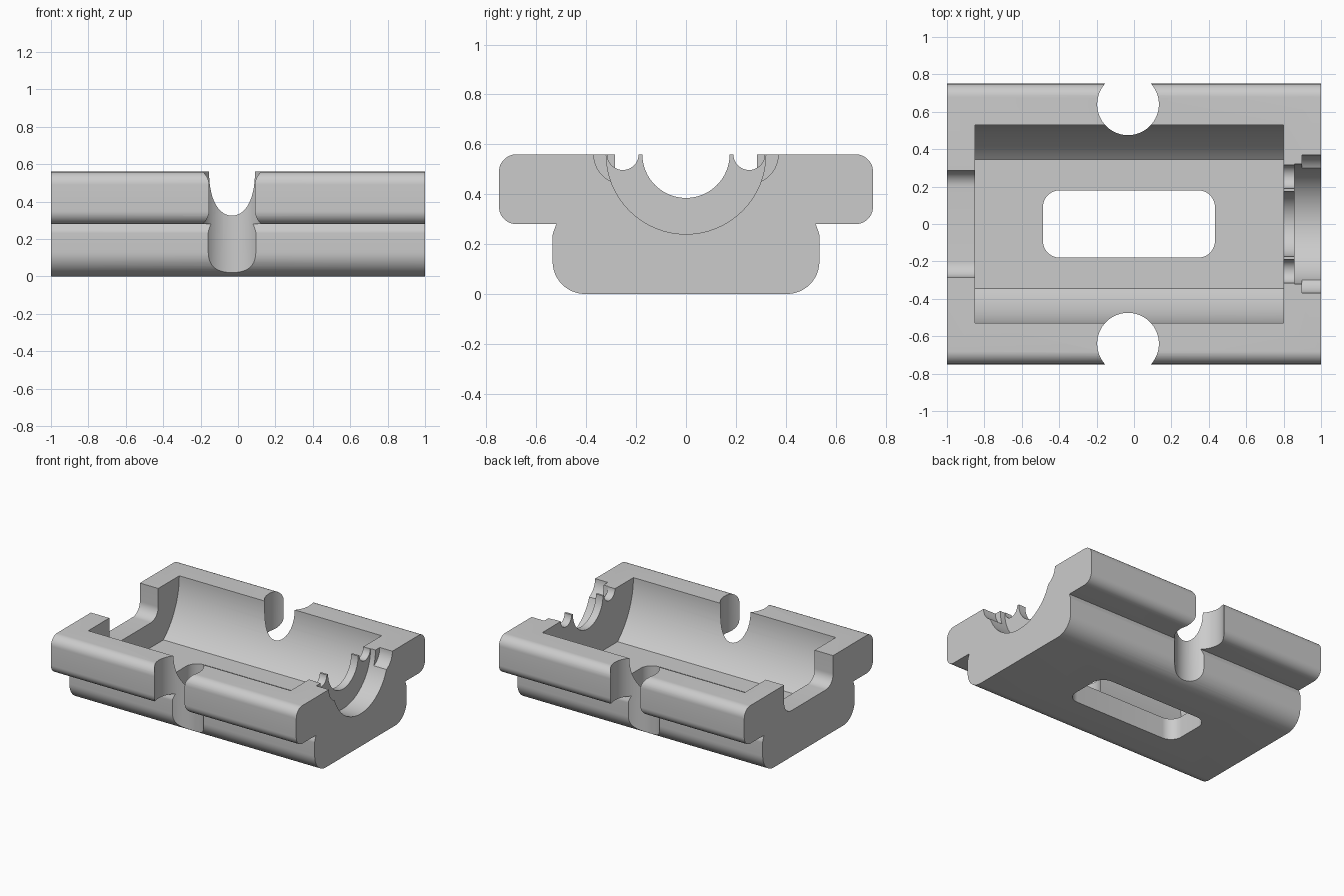
import bpy
import bmesh
import math
from mathutils import Vector

if "Cube" in bpy.data.objects:
    bpy.data.objects.remove(bpy.data.objects["Cube"], do_unlink=True)

TOP = 0.56      # height of the parting face, also the bore axis
BORE = 0.53     # main cavity radius
FLOOR = 0.158   # flat cavity floor

grey = bpy.data.materials.new("plain_grey")
grey.use_nodes = True
grey.diffuse_color = (0.6, 0.6, 0.6, 1)
grey.node_tree.nodes["Principled BSDF"].inputs["Base Color"].default_value = (0.6, 0.6, 0.6, 1)


def rounded(corners, steps=12):
    """Closed outline from (u, v, radius) corners."""
    out = []
    for i, (u, v, r) in enumerate(corners):
        p = Vector((u, v))
        if r == 0:
            out.append(p)
            continue
        a = (Vector(corners[i - 1][:2]) - p).normalized()
        b = (Vector(corners[(i + 1) % len(corners)][:2]) - p).normalized()
        half = a.angle(b) / 2
        centre = p + (a + b).normalized() * r / math.sin(half)
        start = p + a * r / math.tan(half) - centre
        end = p + b * r / math.tan(half) - centre
        # blend the two radius directions, then restore the radius
        for k in range(steps + 1):
            turn = (math.pi - 2 * half) * k / steps
            arm = start * math.sin(math.pi - 2 * half - turn) + end * math.sin(turn)
            out.append(centre + arm.normalized() * r)
    return out


def mirrored(half):
    """Complete a right-hand half outline across the centre line."""
    return half + [(-c[0],) + tuple(c[1:]) for c in reversed(half)]


def circle(u, v, r, n=64):
    return [(u + r * math.cos(math.tau * k / n), v + r * math.sin(math.tau * k / n))
            for k in range(n)]


def prism(name, outline, start, end, axis="x"):
    """Extrude an outline along x (outline is y, z) or z (outline is x, y)."""
    bm = bmesh.new()
    rings = [[bm.verts.new((d, u, v) if axis == "x" else (u, v, d)) for u, v in outline]
             for d in (start, end)]
    n = len(outline)
    bm.faces.new(rings[0])
    bm.faces.new(rings[1])
    for i in range(n):
        j = (i + 1) % n
        bm.faces.new((rings[0][i], rings[0][j], rings[1][j], rings[1][i]))
    bmesh.ops.recalc_face_normals(bm, faces=bm.faces)
    mesh = bpy.data.meshes.new(name)
    bm.to_mesh(mesh)
    bm.free()
    mesh.materials.append(grey)
    obj = bpy.data.objects.new(name, mesh)
    bpy.context.collection.objects.link(obj)
    return obj


# Flanged housing block
block = prism("housing_half", rounded(mirrored([
    (0.535, 0, 0.13), (0.535, 0.24, 0.05), (0.52, 0.28, 0),
    (0.75, 0.28, 0.07), (0.75, TOP, 0.07)])), -1, 1)

# Main cavity: cylindrical walls down to a flat floor
low = math.asin((FLOOR - TOP) / BORE)
wall = [(BORE * math.cos(low * (1 - k / 20)), TOP + BORE * math.sin(low * (1 - k / 20)))
        for k in range(21)]
cutters = [prism("cavity_cutter", mirrored(wall + [(BORE, 0.7)]), -0.85, 0.80)]

# Rounded opening in one end wall
cutters.append(prism("end_notch_cutter", rounded(mirrored([
    (0.285, 0.34, 0.085), (0.285, 0.7, 0)])), -1.1, -0.8))

# Stepped bore through the other end wall
cutters.append(prism("lip_cutter", circle(0, TOP, 0.175), 0.7, 1.1))
cutters.append(prism("seat_cutter", circle(0, TOP, 0.32), 0.857, 1.15))

for side in (-1, 1):
    # Screw grooves with counterbores beside the bore
    cutters.append(prism("groove_cutter", circle(side * 0.253, TOP, 0.063, 48), 0.72, 1.12))
    cutters.append(prism("counterbore_cutter", circle(side * 0.25, TOP, 0.12, 48), 0.897, 1.2))
    # Vertical bolt passages through the flanges
    cutters.append(prism("bolt_cutter", circle(-0.032, side * 0.64, 0.165), -0.1, 0.8, "z"))

# Rounded window in the floor
cutters.append(prism("floor_window_cutter", rounded([
    (-0.487, -0.18, 0.09), (0.433, -0.18, 0.09),
    (0.433, 0.18, 0.09), (-0.487, 0.18, 0.09)]), -0.1, 0.4, "z"))

bpy.ops.object.select_all(action="DESELECT")
block.select_set(True)
bpy.context.view_layer.objects.active = block
for cutter in cutters:
    cutter.hide_render = True
    mod = block.modifiers.new("cut", "BOOLEAN")
    mod.operation = "DIFFERENCE"
    mod.solver = "EXACT"
    mod.object = cutter
    bpy.ops.object.modifier_apply(modifier=mod.name)
    bpy.data.objects.remove(cutter, do_unlink=True)

bpy.ops.object.shade_smooth_by_angle(angle=math.radians(25))
